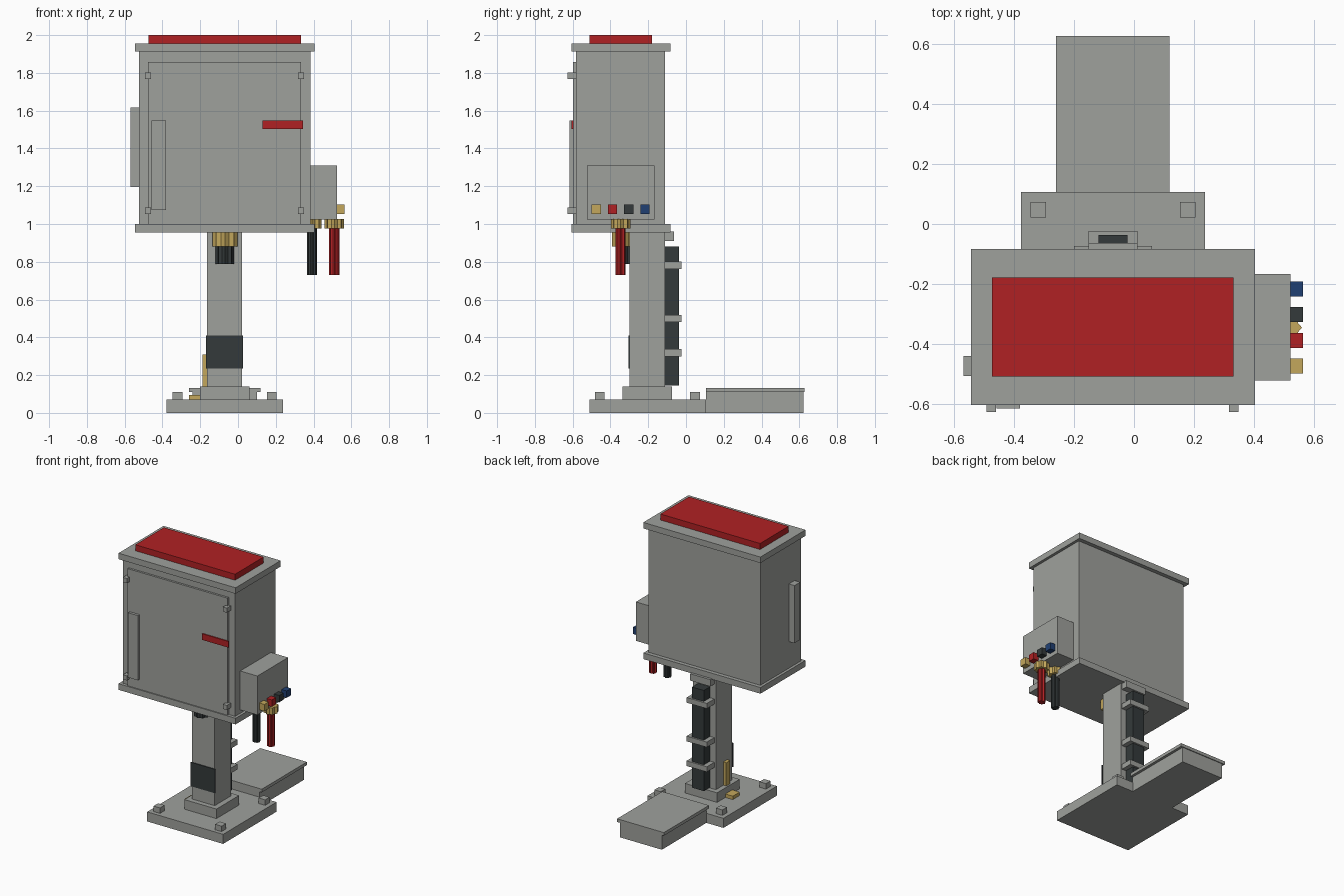
import bpy, bmesh, math

if "Cube" in bpy.data.objects:
    bpy.data.objects.remove(bpy.data.objects["Cube"])


def material(name, rgb):
    m = bpy.data.materials.new(name)
    m.diffuse_color = (*rgb, 1)
    m.use_nodes = True
    m.node_tree.nodes["Principled BSDF"].inputs["Base Color"].default_value = m.diffuse_color
    return m


GREY = material("steel grey", (0.345, 0.355, 0.335))
RED = material("signal red", (0.434, 0.015, 0.017))
GOLD = material("brass", (0.55, 0.39, 0.107))
DARK = material("dark rubber", (0.034, 0.042, 0.043))
BLUE = material("blue", (0.0144, 0.051, 0.171))


def finish(bm, name, mat):
    bmesh.ops.recalc_face_normals(bm, faces=bm.faces)
    me = bpy.data.meshes.new(name)
    bm.to_mesh(me)
    bm.free()
    me.materials.append(mat)
    ob = bpy.data.objects.new(name, me)
    bpy.context.collection.objects.link(ob)
    return ob


def box(name, x, y, z, mat=GREY):
    """Box given by its (min, max) range on each axis."""
    bm = bmesh.new()
    bmesh.ops.create_cube(bm, size=1)
    for v in bm.verts:
        v.co = [r[0] if c < 0 else r[1] for c, r in zip(v.co, (x, y, z))]
    return finish(bm, name, mat)


def ribbed(name, cx, cy, r, z, mat):
    """Vertical rod with an eight-ribbed cross-section."""
    bm = bmesh.new()
    ring = []
    for i in range(16):
        a = math.pi * i / 8
        q = r * (0.8 if i % 2 else 1)
        ring.append(bm.verts.new((cx + q * math.cos(a), cy + q * math.sin(a), z[0])))
    face = bm.faces.new(ring)
    out = bmesh.ops.extrude_face_region(bm, geom=[face])
    for v in out["geom"]:
        if isinstance(v, bmesh.types.BMVert):
            v.co.z = z[1]
    return finish(bm, name, mat)


# Base plate with bolts
box("base_plate", (-0.378, 0.238), (-0.512, 0.107), (0, 0.07))
for x in (-0.32, 0.179):
    for y in (-0.457, 0.047):
        box("base_bolt", (x - 0.026, x + 0.026), (y - 0.026, y + 0.026), (0.07, 0.11))

# Rear step
box("step_body", (-0.24, 0.1), (0.105, 0.622), (0, 0.11))
box("step_tread", (-0.26, 0.119), (0.105, 0.628), (0.11, 0.133))

# Post, collar, marker band and grounding parts
box("post", (-0.165, 0.02), (-0.298, -0.11), (0.07, 0.96))
box("post_collar", (-0.2, 0.06), (-0.335, -0.074), (0.07, 0.14))
box("post_band", (-0.17, 0.027), (-0.305, -0.297), (0.235, 0.41), DARK)
box("ground_bar", (-0.188, -0.164), (-0.243, -0.197), (0.14, 0.31), GOLD)
box("ground_lug", (-0.26, -0.199), (-0.25, -0.17), (0.07, 0.095), GOLD)

# Cable conduit on the back of the post
box("conduit", (-0.118, -0.022), (-0.111, -0.037), (0.145, 0.882), DARK)
for z in (0.782, 0.499, 0.318):
    box("conduit_clamp", (-0.152, 0.012), (-0.111, -0.024), (z - 0.019, z + 0.019))
box("post_bracket", (-0.152, 0.012), (-0.111, -0.064), (0.91, 0.96))

# Cabinet shell
box("cabinet", (-0.525, 0.384), (-0.582, -0.112), (0.99, 1.92))
for name, z in (("bottom_flange", (0.955, 1.0)), ("top_flange", (1.912, 1.956))):
    box(name, (-0.545, 0.404), (-0.605, -0.083), z)
box("roof_panel", (-0.475, 0.333), (-0.51, -0.179), (1.956, 2.0), RED)

# Door and its fittings
box("door", (-0.477, 0.333), (-0.597, -0.58), (1.0, 1.858))
for x in (-0.477, 0.333):
    for z in (1.071, 1.784):
        box("door_hinge", (x - 0.016, x + 0.016), (-0.628, -0.58), (z - 0.017, z + 0.017))
box("door_handle", (-0.459, -0.38), (-0.617, -0.595), (1.073, 1.547))
box("door_stripe", (0.13, 0.345), (-0.605, -0.596), (1.502, 1.547), RED)
box("side_handle", (-0.57, -0.52), (-0.507, -0.441), (1.195, 1.617))

# Side junction box with push buttons
box("junction_box", (0.38, 0.523), (-0.523, -0.167), (1.025, 1.31))
for i, mat in enumerate((GOLD, RED, DARK, BLUE)):
    y = -0.475 + i * 0.086
    box("button", (0.52, 0.564), (y - 0.025, y + 0.025), (1.054, 1.104), mat)

# Cable glands and hanging cables
for x, y, mat in ((0.51, -0.346, RED), (0.392, -0.346, DARK)):
    ribbed("gland", x, y, 0.051, (0.977, 1.027), GOLD)
    ribbed("cable", x, y, 0.027, (0.73, 0.98), mat)
ribbed("post_gland", -0.069, -0.325, 0.066, (0.882, 0.957), GOLD)
ribbed("post_cable", -0.069, -0.325, 0.049, (0.787, 0.885), DARK)
